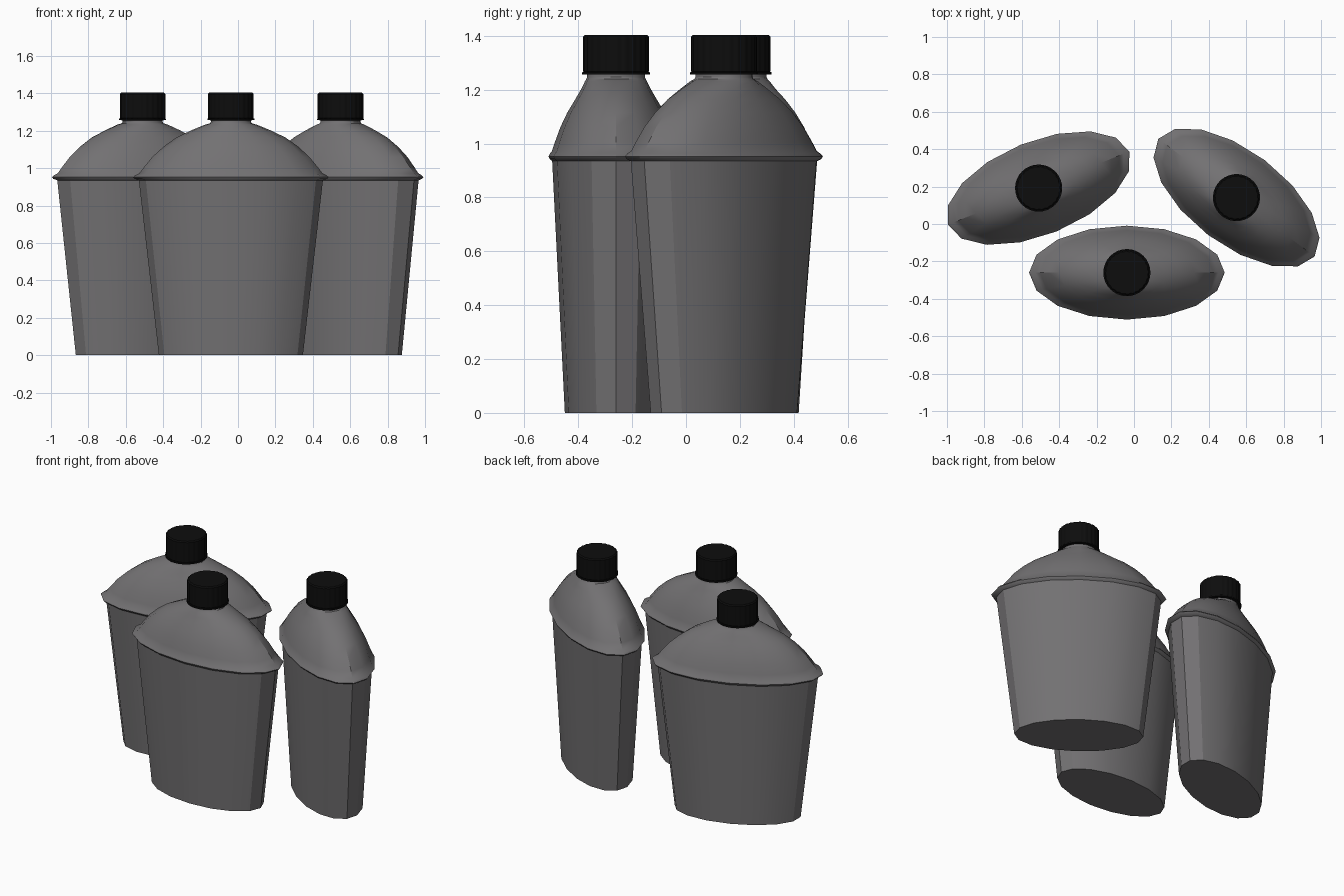
import bpy, bmesh, math

if "Cube" in bpy.data.objects:
    bpy.data.objects.remove(bpy.data.objects["Cube"])

def material(name, rgb):
    m = bpy.data.materials.new(name)
    m.diffuse_color = (*rgb, 1)
    m.use_nodes = True
    m.node_tree.nodes["Principled BSDF"].inputs["Base Color"].default_value = m.diffuse_color
    return m

GREY = material("grey_metal", (0.17, 0.165, 0.17))
BLACK = material("black_plastic", (0.004, 0.004, 0.004))

# Flask profile: half width, half depth, height
FLASK = [(0.385, 0.19, 0), (0.492, 0.237, 0.935), (0.515, 0.246, 0.943), (0.523, 0.251, 0.952),
         (0.512, 0.246, 0.962), (0.49, 0.238, 0.972), (0.465, 0.227, 1.005), (0.42, 0.207, 1.06),
         (0.36, 0.181, 1.115), (0.29, 0.151, 1.165), (0.21, 0.129, 1.203), (0.14, 0.115, 1.232),
         (0.112, 0.11, 1.24), (0.107, 0.107, 1.247), (0.107, 0.107, 1.275)]
# Cap profile: radius, radius, height; the ribs only affect the tall side
CAP_RING = [(0.108, 0.108, 1.256), (0.126, 0.126, 1.257), (0.126, 0.126, 1.265), (0.108, 0.108, 1.266)]
CAP = [(0.119, 0.119, 1.264), (0.122, 0.122, 1.268), (0.122, 0.122, 1.397), (0.115, 0.115, 1.404)]

def loft(name, rings, sides, mat, place, rib=0.0):
    """Skin elliptical rings and close both ends."""
    bm = bmesh.new()
    loops = []
    for a, b, z in rings:
        loop = []
        for i in range(sides):
            t = 2 * math.pi * i / sides
            r = 1 - rib * (i // 2 % 2)
            loop.append(bm.verts.new((a * r * math.cos(t), b * r * math.sin(t), z)))
        loops.append(loop)
    for lo, hi in zip(loops, loops[1:]):
        for i in range(sides):
            j = (i + 1) % sides
            bm.faces.new((lo[i], lo[j], hi[j], hi[i]))
    bm.faces.new(loops[0][::-1])
    bm.faces.new(loops[-1])
    me = bpy.data.meshes.new(name)
    bm.to_mesh(me)
    bm.free()
    me.materials.append(mat)
    ob = bpy.data.objects.new(name, me)
    bpy.context.collection.objects.link(ob)
    x, y, turn = place
    ob.location = (x, y, 0)
    ob.rotation_euler.z = math.radians(turn)
    bpy.ops.object.select_all(action='DESELECT')
    ob.select_set(True)
    bpy.context.view_layer.objects.active = ob
    bpy.ops.object.shade_smooth_by_angle(angle=math.radians(30))
    return ob

# Three canteens: x, y, turn about z
for label, place in (("front", (-0.038, -0.26, 0)),
                     ("left", (-0.51, 0.192, 22)),
                     ("right", (0.548, 0.141, -37))):
    loft(label + "_flask", FLASK, 16, GREY, place)
    loft(label + "_cap_ring", CAP_RING, 32, BLACK, place)
    loft(label + "_cap", CAP, 96, BLACK, place, rib=0.025)
